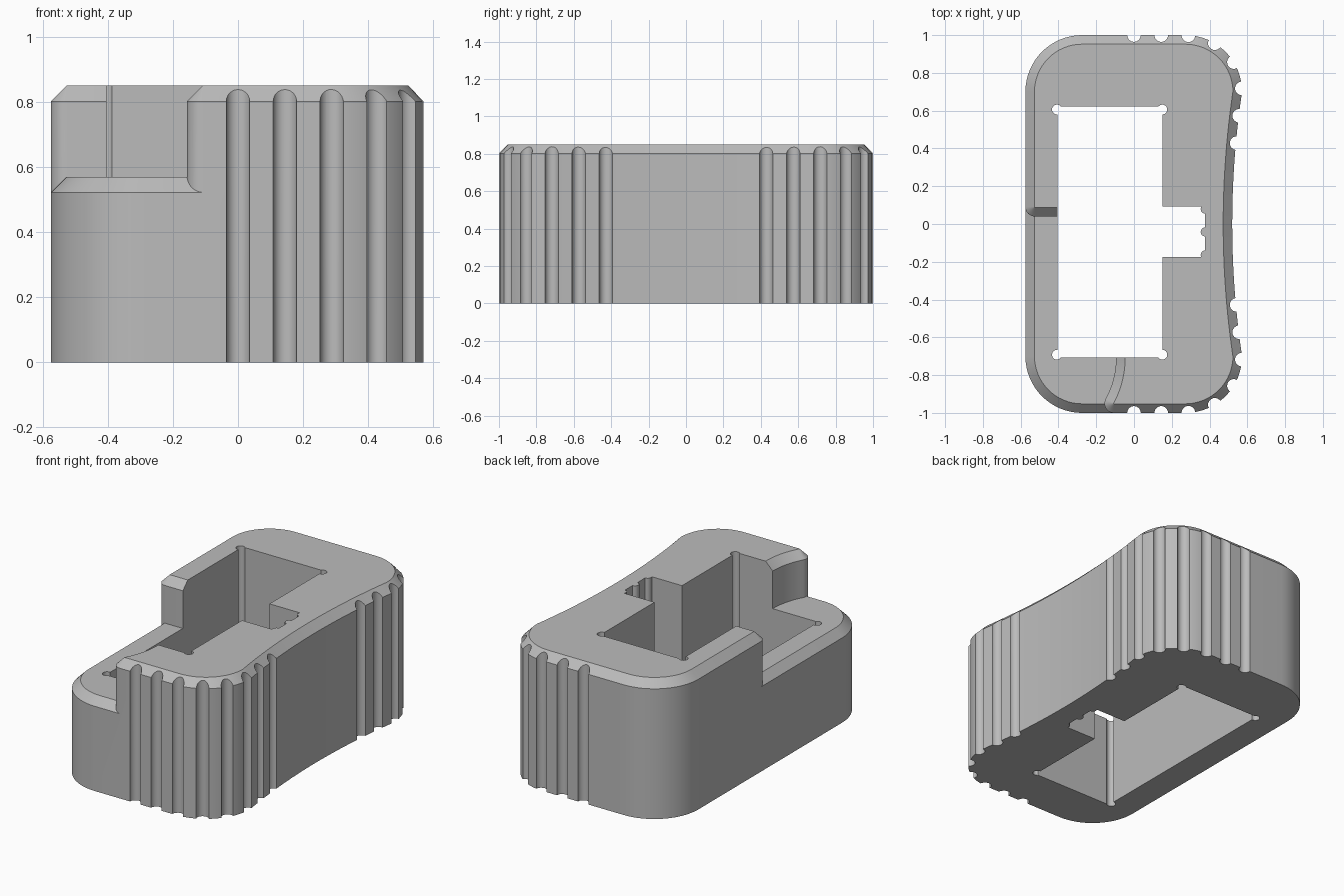
import bpy, bmesh
from math import sin, cos, asin, radians, degrees
from mathutils import Vector

cube = bpy.data.objects.get("Cube")
if cube:
    bpy.data.objects.remove(cube, do_unlink=True)

LEFT, RIGHT, WAIST = -0.575, 0.572, 0.52
CORNER, CHAMFER = 0.3, 0.048
LOW, HIGH = 0.57, 0.85

grey = bpy.data.materials.new("plain grey")
grey.use_nodes = True
grey.diffuse_color = (0.5, 0.5, 0.5, 1)
grey.node_tree.nodes["Principled BSDF"].inputs["Base Color"].default_value = (0.5, 0.5, 0.5, 1)


def arc(cx, cy, r, a0, a1, n=16):
    angles = [radians(a0 + (a1 - a0) * i / n) for i in range(n + 1)]
    return [(cx + r * cos(a), cy + r * sin(a)) for a in angles]


def inset(points, d):
    """Move every edge of a counter-clockwise outline inwards by d."""
    pts = [Vector(p) for p in points]
    result = []
    for i, p in enumerate(pts):
        a = (p - pts[i - 1]).normalized()
        b = (pts[(i + 1) % len(pts)] - p).normalized()
        na, nb = Vector((-a.y, a.x)), Vector((-b.y, b.x))
        result.append(tuple(p + (na + nb) * d / (1 + na.dot(nb))))
    return result


def loft(name, solids):
    """Each solid is a list of (outline, height) rings, capped at both ends."""
    bm = bmesh.new()
    for rings in solids:
        loops = [[bm.verts.new((x, y, z)) for x, y in pts] for pts, z in rings]
        n = len(loops[0])
        bm.faces.new(loops[0][::-1])
        bm.faces.new(loops[-1])
        for lower, upper in zip(loops, loops[1:]):
            for i in range(n):
                j = (i + 1) % n
                bm.faces.new((lower[i], lower[j], upper[j], upper[i]))
    mesh = bpy.data.meshes.new(name)
    bm.to_mesh(mesh)
    bm.free()
    mesh.materials.append(grey)
    obj = bpy.data.objects.new(name, mesh)
    bpy.context.collection.objects.link(obj)
    return obj


def boolean(target, other, operation):
    mod = target.modifiers.new(operation, "BOOLEAN")
    mod.operation, mod.object, mod.solver = operation, other, "EXACT"
    bpy.context.view_layer.objects.active = target
    bpy.ops.object.modifier_apply(modifier=mod.name)
    bpy.data.objects.remove(other, do_unlink=True)


def through(points):
    return [(points, -0.5), (points, 1.5)]


def cylinder(x, y, r):
    return through(arc(x, y, r, 0, 345, 23))


# Outer outline: rounded corners and a waisted +x side
straight = 1 - CORNER
right_x, left_x = RIGHT - CORNER, LEFT + CORNER
waist = [(WAIST + (RIGHT - WAIST) * (k / 12) ** 2, straight * k / 12) for k in range(-11, 12)]
shared = (arc(right_x, -straight, CORNER, -90, 0) + waist
          + arc(right_x, straight, CORNER, 0, 90)
          + arc(left_x, straight, CORNER, 90, 180))
full_outline = shared + arc(left_x, -straight, CORNER, 180, 270)

# Raised outline: leaves out the front -x quarter, with a curved end wall
EDGE, SWEEP, WALL_X, WALL_Y, STEP_Y = 0.05, 0.45, -0.095, -0.71, 0.04
sweep_x = WALL_X - SWEEP
turn = asin((WALL_Y + 1 - EDGE) / (SWEEP + EDGE))
edge_x = sweep_x + (SWEEP + EDGE) * cos(turn)
turn = degrees(turn)
raised_outline = (shared
                  + arc(LEFT + EDGE, STEP_Y + EDGE, EDGE, 180, 270, 8)
                  + [(WALL_X, STEP_Y)]
                  + arc(sweep_x, WALL_Y, SWEEP, 0, -turn, 12)
                  + arc(edge_x, EDGE - 1, EDGE, 180 - turn, 270, 10)[1:])


def chamfered(outline, bottom, top):
    return [(outline, bottom), (outline, top - CHAMFER), (inset(outline, CHAMFER), top)]


# Housing: low block with the raised part on top
housing = loft("housing", [chamfered(full_outline, 0, LOW)])
raised = loft("raised_part", [chamfered(raised_outline, LOW - CHAMFER, HIGH)])
boolean(housing, raised, "UNION")

# Central opening with a side pocket that has three small ribs
X0, X1, Y0, Y1 = -0.404, 0.15, -0.708, 0.622
P0, P1, RIB = -0.175, 0.092, 0.024
ribs = [p for y in (-0.164, -0.042, 0.079) for p in arc(0.377, y, RIB, 270, 90, 12)
        if P0 + 0.002 < p[1] < P1 - 0.002]
rib_x = 0.377 - RIB * 0.9
opening = ([(X0, Y0), (X1, Y0), (X1, P0), (rib_x, P0)] + ribs
           + [(rib_x, P1), (X1, P1), (X1, Y1), (X0, Y1)])
boolean(housing, loft("opening_cutter", [through(opening)]), "DIFFERENCE")

# Relief holes in the corners of the opening
reliefs = [cylinder(x, y, 0.026) for x in (X0 - 0.004, X1) for y in (Y0 + 0.016, Y1 - 0.016)]
boolean(housing, loft("relief_cutter", reliefs), "DIFFERENCE")

# Grip grooves, mirrored front to back
grip = [(0, 1), (0.144, 1), (0.288, 0.999), (0.428, 0.957),
        (0.529, 0.857), (0.571, 0.718), (0.557, 0.573), (0.543, 0.428)]
grooves = [cylinder(x, side * y, 0.036) for x, y in grip for side in (-1, 1)]
boolean(housing, loft("groove_cutter", grooves), "DIFFERENCE")

# Smooth curved walls, crisp edges
bpy.ops.object.select_all(action="DESELECT")
housing.select_set(True)
bpy.context.view_layer.objects.active = housing
bpy.ops.object.shade_smooth_by_angle(angle=radians(25))
